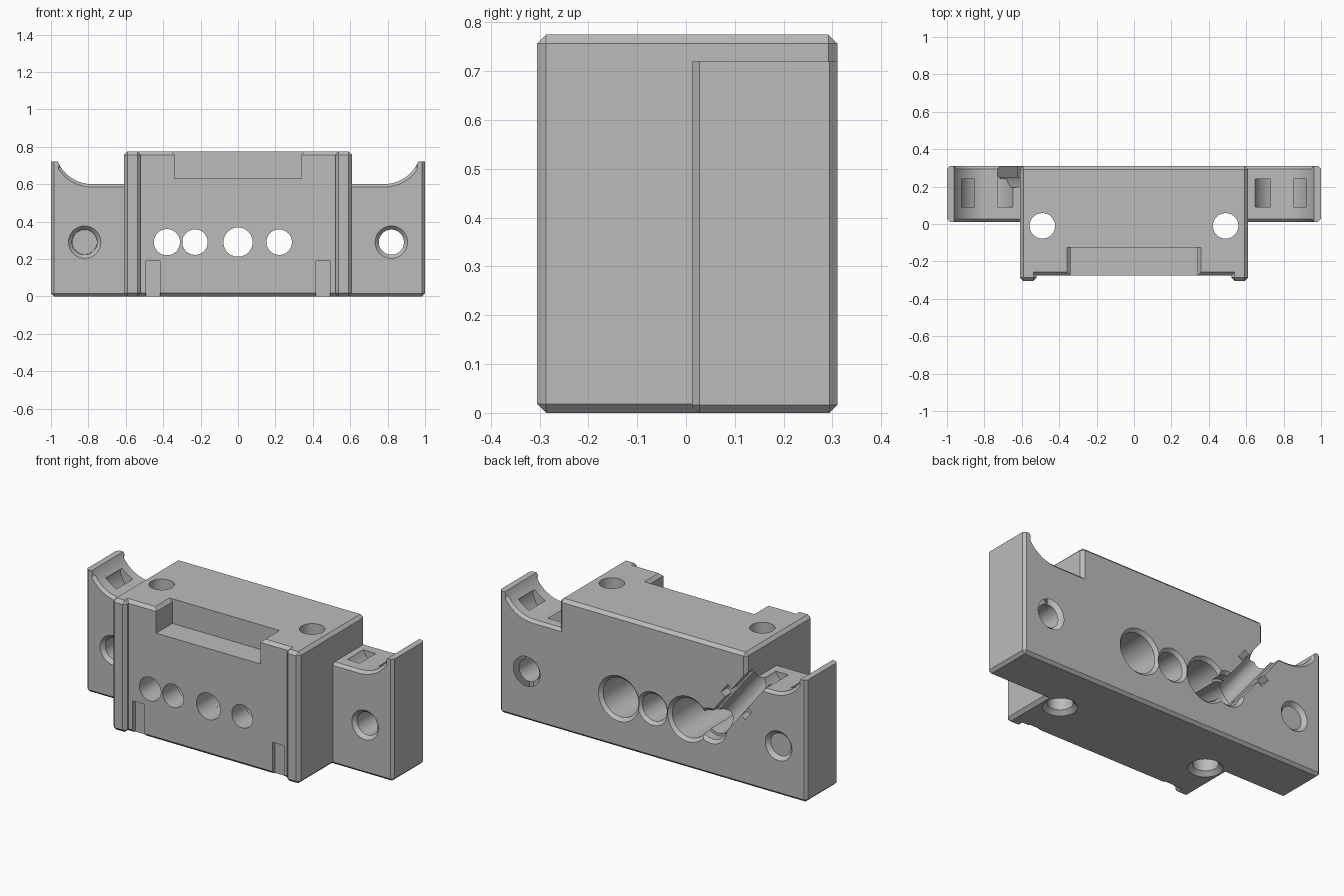
import bpy, bmesh, math
from mathutils import Matrix, Vector

cube = bpy.data.objects.get("Cube")
if cube:
    bpy.data.objects.remove(cube)

grey = bpy.data.materials.new("plain grey")
grey.use_nodes = True
GREY = (0.5, 0.5, 0.5, 1)
grey.diffuse_color = GREY
grey.node_tree.nodes["Principled BSDF"].inputs["Base Color"].default_value = GREY


def finish(name, bm):
    bmesh.ops.recalc_face_normals(bm, faces=bm.faces)
    mesh = bpy.data.meshes.new(name)
    bm.to_mesh(mesh)
    bm.free()
    obj = bpy.data.objects.new(name, mesh)
    bpy.context.collection.objects.link(obj)
    mesh.materials.append(grey)
    return obj


def prism(name, points, lo, hi, axis, chamfer=0, skip=None):
    """Extrude an outline along z or y; chamfer its sharp convex edges."""
    bm = bmesh.new()
    place = (lambda a, b, h: (a, b, h)) if axis == "z" else (lambda a, b, h: (a, h, b))
    face = bm.faces.new([bm.verts.new(place(a, b, lo)) for a, b in points])
    side = bmesh.ops.extrude_face_region(bm, geom=[face])["geom"]
    shift = Vector(place(0, 0, hi - lo))
    for v in side:
        if isinstance(v, bmesh.types.BMVert):
            v.co += shift
    bmesh.ops.recalc_face_normals(bm, faces=bm.faces)
    if chamfer:
        edges = [e for e in bm.edges if e.is_convex and e.calc_face_angle() > 0.6
                 and not (skip and skip(e))]
        bmesh.ops.bevel(bm, geom=edges, offset=chamfer, segments=1, affect="EDGES")
    return finish(name, bm)


def box(x0, x1, y0, y1, z0, z1):
    return prism("cutter", [(x0, y0), (x1, y0), (x1, y1), (x0, y1)], z0, z1, "z")


def rod(start, end, r1, r2=None):
    """Cylinder or cone between two points."""
    a, b = Vector(start), Vector(end)
    bm = bmesh.new()
    turn = (b - a).to_track_quat("Z", "Y").to_matrix().to_4x4()
    bmesh.ops.create_cone(bm, cap_ends=True, segments=48, radius1=r1,
                          radius2=r1 if r2 is None else r2, depth=(b - a).length,
                          matrix=Matrix.Translation((a + b) / 2) @ turn)
    return finish("cutter", bm)


def combine(target, other, operation):
    mod = target.modifiers.new("join", "BOOLEAN")
    mod.operation, mod.object, mod.solver = operation, other, "EXACT"
    bpy.ops.object.select_all(action="DESELECT")
    bpy.context.view_layer.objects.active = target
    target.select_set(True)
    bpy.ops.object.modifier_apply(modifier=mod.name)
    bpy.data.objects.remove(other)


def arc(cx, cz, r, start, end, steps):
    return [(cx + r * math.cos(t), cz + r * math.sin(t)) for t in
            (math.radians(start + (end - start) * i / steps) for i in range(steps + 1))]


BACK, HOLE_Z = 0.31, 0.29

# Centre block with a shallow full-height recess between two front pillars
half = [(0.52, -0.275), (0.52, -0.305), (0.61, -0.305), (0.61, BACK)]
outline = half + [(-x, y) for x, y in reversed(half)]
body = prism("mount_body", outline, 0, 0.775, "z", 0.018)

# Rear plate whose wings end in upturned cable cradles
half = [(1, 0), (1, 0.72)] + arc(0.78, 0.8, 0.2, -23.6, -90, 14)
outline = half + [(-x, z) for x, z in reversed(half)]
plate = prism("wing_plate", outline, 0.012, BACK, "y", 0.016,
              lambda e: all(v.co.z > 0.7 for v in e.verts))
combine(body, plate, "UNION")


def cut(tool):
    combine(body, tool, "DIFFERENCE")


# Top front notch with a chamfered rim
cut(box(-0.34, 0.34, -0.4, -0.125, 0.63, 0.9))
rim = prism("cutter", [(-0.34, 0.757), (0.34, 0.757), (0.37, 0.787), (-0.37, 0.787)],
            -0.4, -0.125, "y")
cut(rim)

for s in (-1, 1):
    # Small grooves at the foot of the front
    cut(box(s * 0.455 - 0.038, s * 0.455 + 0.038, -0.4, -0.25, -0.1, 0.19))
    # Wing bolt holes, countersunk on both faces
    cut(rod((s * 0.82, -0.2, HOLE_Z), (s * 0.82, 0.5, HOLE_Z), 0.067))
    cut(rod((s * 0.82, 0.002, HOLE_Z), (s * 0.82, 0.034, HOLE_Z), 0.096, 0.066))
    cut(rod((s * 0.82, 0.32, HOLE_Z), (s * 0.82, 0.288, HOLE_Z), 0.096, 0.066))
    # Vertical holes, countersunk below
    cut(rod((s * 0.49, -0.01, -0.1), (s * 0.49, -0.01, 0.9), 0.068))
    cut(rod((s * 0.49, -0.01, -0.01), (s * 0.49, -0.01, 0.024), 0.102, 0.067))
    # Curved strap tunnel under each cradle
    ring = arc(0.785, 0.66, 0.15, -180, 0, 20) + arc(0.785, 0.66, 0.082, 0, -180, 20)
    cut(prism("cutter", [(s * x, z) for x, z in ring], 0.09, 0.24, "y"))

# Rod holes: front radius, rear bore radius and bore depth
for x, r, bore, depth in ((-0.38, 0.07, 0.085, 0.07), (-0.23, 0.068, 0.115, 0.45),
                          (0, 0.078, 0.08, 0.45), (0.22, 0.068, 0.115, 0.45)):
    cut(rod((x, -0.5, HOLE_Z), (x, 0.5, HOLE_Z), r))
    cut(rod((x, BACK - depth, HOLE_Z), (x, 0.5, HOLE_Z), bore))
    cut(rod((x, BACK + 0.01, HOLE_Z), (x, BACK - 0.018, HOLE_Z), bore + 0.028, bore))

# Diagonal wire channel on the back, with a wider strap slot across it
low, high = Vector((-0.40, 0.29)), Vector((-0.74, 0.72))
along = (high - low).normalized()
across = Vector((-along.y, along.x))


def slot(a, b, width, depth):
    pts = [a + across * width, b + across * width, b - across * width, a - across * width]
    cut(prism("cutter", [tuple(p) for p in pts], BACK - depth, 0.4, "y"))


slot(low, high, 0.066, 0.06)
slot(low + along * 0.2, low + along * 0.27, 0.1, 0.06)
cut(rod((low.x, 0.25, low.y), (high.x, 0.25, high.y), 0.055))

# Smooth bores, crisp edges
bpy.ops.object.select_all(action="DESELECT")
body.select_set(True)
bpy.context.view_layer.objects.active = body
bpy.ops.object.shade_smooth_by_angle(angle=math.radians(25))
